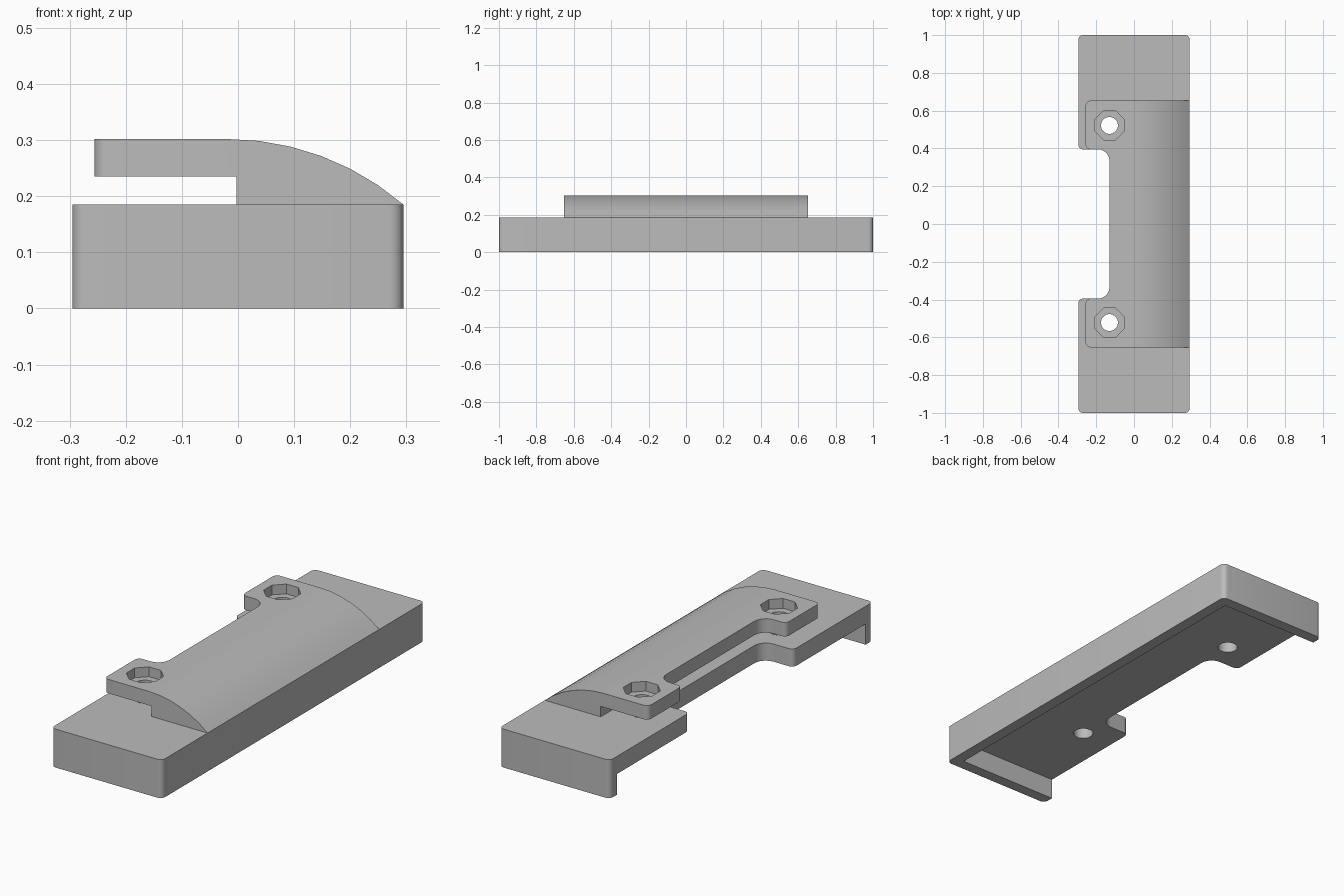
import bpy, bmesh, math
from mathutils import Vector

if "Cube" in bpy.data.objects:
    bpy.data.objects.remove(bpy.data.objects["Cube"])

grey = bpy.data.materials.new("plain grey")
grey.use_nodes = True
grey.diffuse_color = (0.5, 0.5, 0.5, 1)
grey.node_tree.nodes["Principled BSDF"].inputs["Base Color"].default_value = (0.5, 0.5, 0.5, 1)

BASE_TOP, LID_TOP, HALF_W = 0.185, 0.302, 0.295
NOTCH_X, NOTCH_Y = -0.13, 0.395
HOLE_X, HOLE_Y = -0.13, 0.522


def fillet(corners, steps=6):
    """Round each (x, y, radius) corner of a closed outline."""
    out = []
    for i, (x, y, r) in enumerate(corners):
        p = Vector((x, y))
        if r == 0:
            out.append(p)
            continue
        a = (Vector(corners[i - 1][:2]) - p).normalized()
        b = (Vector(corners[(i + 1) % len(corners)][:2]) - p).normalized()
        # all corners are square, so the arc spans a quarter turn
        centre = p + (a + b) * r
        for k in range(steps + 1):
            t = math.pi / 2 * k / steps
            out.append(centre - b * r * math.cos(t) - a * r * math.sin(t))
    return out


def prism(name, outline, start, end, along_y=False):
    """Extrude an outline between two levels, along z or along y."""
    bm = bmesh.new()
    place = (lambda p: (p[0], start, p[1])) if along_y else (lambda p: (p[0], p[1], start))
    face = bm.faces.new([bm.verts.new(place(p)) for p in outline])
    top = bmesh.ops.extrude_face_region(bm, geom=[face])
    step = Vector((0, end - start, 0)) if along_y else Vector((0, 0, end - start))
    bmesh.ops.translate(bm, vec=step, verts=[g for g in top["geom"] if isinstance(g, bmesh.types.BMVert)])
    bmesh.ops.recalc_face_normals(bm, faces=bm.faces)
    mesh = bpy.data.meshes.new(name)
    bm.to_mesh(mesh)
    bm.free()
    mesh.materials.append(grey)
    ob = bpy.data.objects.new(name, mesh)
    bpy.context.collection.objects.link(ob)
    return ob


def ring(x, y, r, n):
    turn = math.pi / n
    return [(x + r * math.cos(2 * math.pi * k / n + turn), y + r * math.sin(2 * math.pi * k / n + turn))
            for k in range(n)]


def box(x0, x1, y0, y1):
    return [(x0, y0), (x1, y0), (x1, y1), (x0, y1)]


def combine(ob, tool, operation="DIFFERENCE"):
    """Apply one boolean and discard its tool."""
    tool.hide_render = True
    bpy.context.view_layer.objects.active = ob
    mod = ob.modifiers.new("cut", "BOOLEAN")
    mod.object, mod.operation, mod.solver = tool, operation, "EXACT"
    bpy.ops.object.modifier_apply(modifier=mod.name)
    bpy.data.objects.remove(tool)


def notched_outline(left, half_length, tip, right_radius):
    """Long plate with a rounded notch in its -x side."""
    upper = [(HALF_W, half_length, right_radius), (left, half_length, tip),
             (left, NOTCH_Y, tip), (NOTCH_X, NOTCH_Y, 0.06)]
    lower = [(x, -y, r) for x, y, r in reversed(upper)]
    return fillet(upper + lower)


# Base: notched slab hollowed from below, with walls on three sides
base = prism("base", notched_outline(-HALF_W, 1.0, 0.025, 0.025), 0, BASE_TOP)
combine(base, prism("cavity", box(-1, 0.24, -0.945, 0.945), -0.1, 0.1))

# Lid: domed profile trimmed to the notched outline, with an open slot below the lip
dome_x = -0.02
dx, dz = HALF_W - dome_x, LID_TOP - BASE_TOP
radius = (dx * dx + dz * dz) / (2 * dz)
sweep = math.asin(dx / radius)
profile = [(-0.4, 0.235), (-0.003, 0.235), (-0.003, BASE_TOP)]
for k in range(6, -1, -1):
    t = sweep * k / 6
    profile.append((dome_x + radius * math.sin(t), LID_TOP - radius * (1 - math.cos(t))))
profile.append((-0.4, LID_TOP))
lid = prism("lid", profile, -0.8, 0.8, along_y=True)
combine(lid, prism("trim", notched_outline(-0.256, 0.653, 0.025, 0), 0.1, 0.4), "INTERSECT")

# Screw holes and octagonal pockets
for side in (-1, 1):
    y = side * HOLE_Y
    for part in (base, lid):
        combine(part, prism("hole", ring(HOLE_X, y, 0.045, 24), -0.2, 0.5))
    combine(lid, prism("pocket", ring(HOLE_X, y, 0.083, 8), 0.255, 0.5))

for ob in (base, lid):
    bpy.ops.object.select_all(action="DESELECT")
    ob.select_set(True)
    bpy.context.view_layer.objects.active = ob
    bpy.ops.object.shade_smooth_by_angle(angle=math.radians(30))
